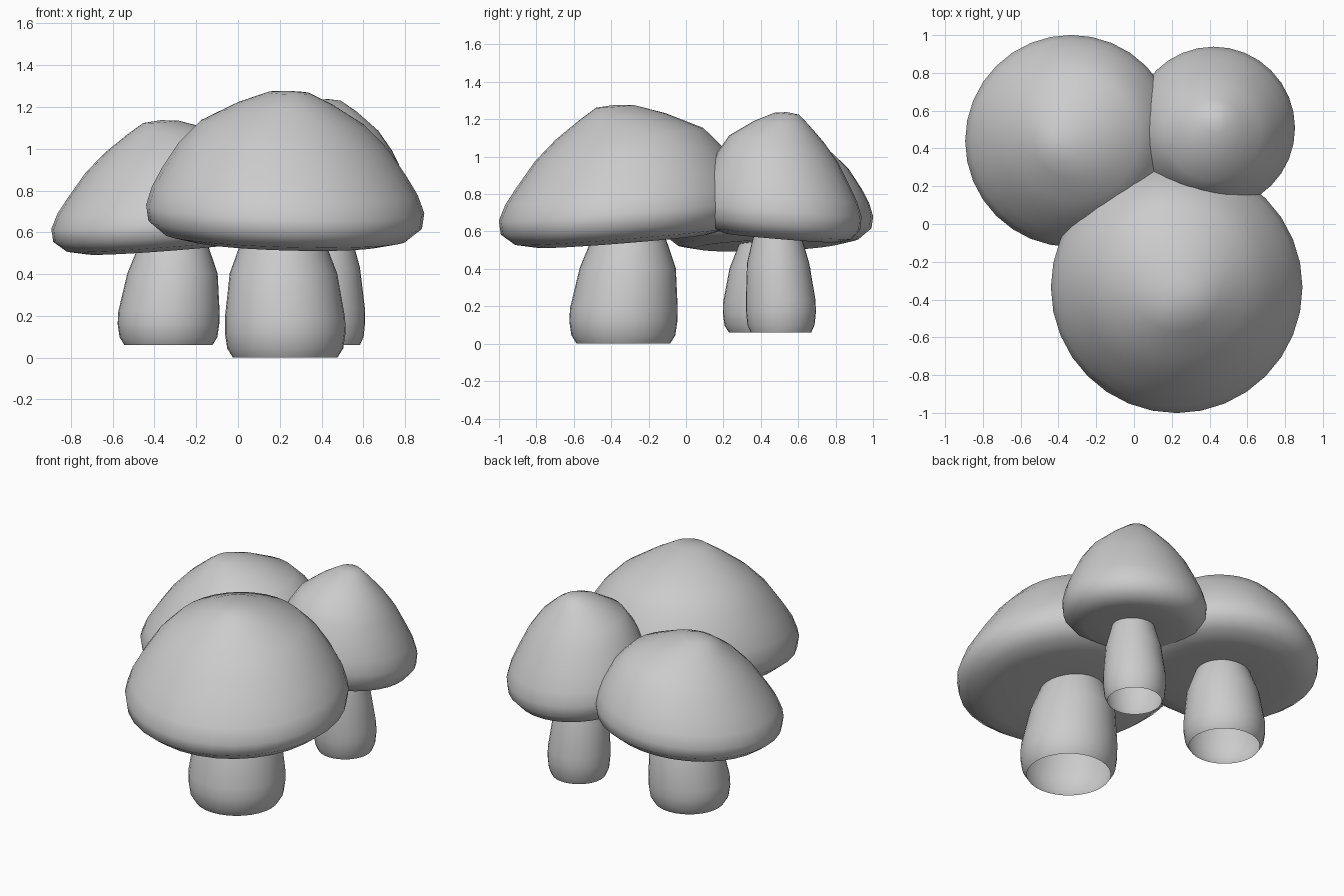
import bpy, bmesh
from math import sin, cos, pi, radians

if "Cube" in bpy.data.objects:
    bpy.data.objects.remove(bpy.data.objects["Cube"])

SEG = 32

# Profiles of the large mushroom: (radius, height, outward offset of the ring)
CAP = [(0.10, 1.268, 0.05), (0.23, 1.21, 0.005), (0.395, 1.115, -0.035),
       (0.50, 1.01, -0.03), (0.585, 0.885, -0.02), (0.637, 0.795, -0.008),
       (0.666, 0.71, 0), (0.655, 0.635, 0), (0.58, 0.575, 0),
       (0.46, 0.55, 0), (0.19, 0.56, 0)]
STEM = [(0.25, 0, 0), (0.278, 0.045, 0), (0.289, 0.12, 0), (0.288, 0.19, -0.003),
        (0.257, 0.405, -0.025), (0.21, 0.53, -0.03), (0.17, 0.64, -0.03)]


def lathe(name, rings, center, lean, tilt, caps):
    """Skin a stack of circles, leaning towards an angle and sheared by tilt."""
    bm = bmesh.new()
    dx, dy = cos(lean), sin(lean)

    def vert(x, y, z):
        return bm.verts.new((center[0] + x, center[1] + y,
                             z - tilt * (x * dx + y * dy)))

    loops = [[vert(r * cos(2 * pi * i / SEG) + o * dx,
                   r * sin(2 * pi * i / SEG) + o * dy, z) for i in range(SEG)]
             for r, z, o in rings]
    for a, b in zip(loops, loops[1:]):
        for i in range(SEG):
            j = (i + 1) % SEG
            bm.faces.new((a[i], a[j], b[j], b[i]))
    if caps:
        for loop, (r, z, o), dz in ((loops[0], rings[0], 0.008),
                                    (loops[-1], rings[-1], 0)):
            tip = vert(o * dx, o * dy, z + dz)
            for i in range(SEG):
                bm.faces.new((loop[i], loop[(i + 1) % SEG], tip))
    bmesh.ops.recalc_face_normals(bm, faces=bm.faces)
    # open tubes: make sure the wall faces outwards
    if not caps:
        bm.faces.ensure_lookup_table()
        f = bm.faces[0]
        c = f.calc_center_median()
        if f.normal.x * (c.x - center[0]) + f.normal.y * (c.y - center[1]) < 0:
            bmesh.ops.reverse_faces(bm, faces=bm.faces)
    for f in bm.faces:
        f.smooth = True
    me = bpy.data.meshes.new(name)
    bm.to_mesh(me)
    bm.free()
    ob = bpy.data.objects.new(name, me)
    bpy.context.collection.objects.link(ob)


def mushroom(name, center, radius, foot, under, top, lean):
    s = radius / 0.665
    k = (top - under) / 0.715
    q = (under - foot) / 0.55
    lean = radians(lean)
    lathe(name + "_cap", [(r * s, under + (z - 0.55) * k, o * s) for r, z, o in CAP],
          center, lean, 0.085, True)
    lathe(name + "_stem", [(r * s, foot + z * q, o * s) for r, z, o in STEM],
          center, lean, 0, False)


# Three mushrooms leaning away from one another
mushroom("large_mushroom", (0.226, -0.335), 0.665, 0.0, 0.55, 1.27, -70)
mushroom("medium_mushroom", (-0.333, 0.44), 0.56, 0.06, 0.525, 1.13, 205)
mushroom("small_mushroom", (0.422, 0.508), 0.43, 0.06, 0.565, 1.23, 75)
